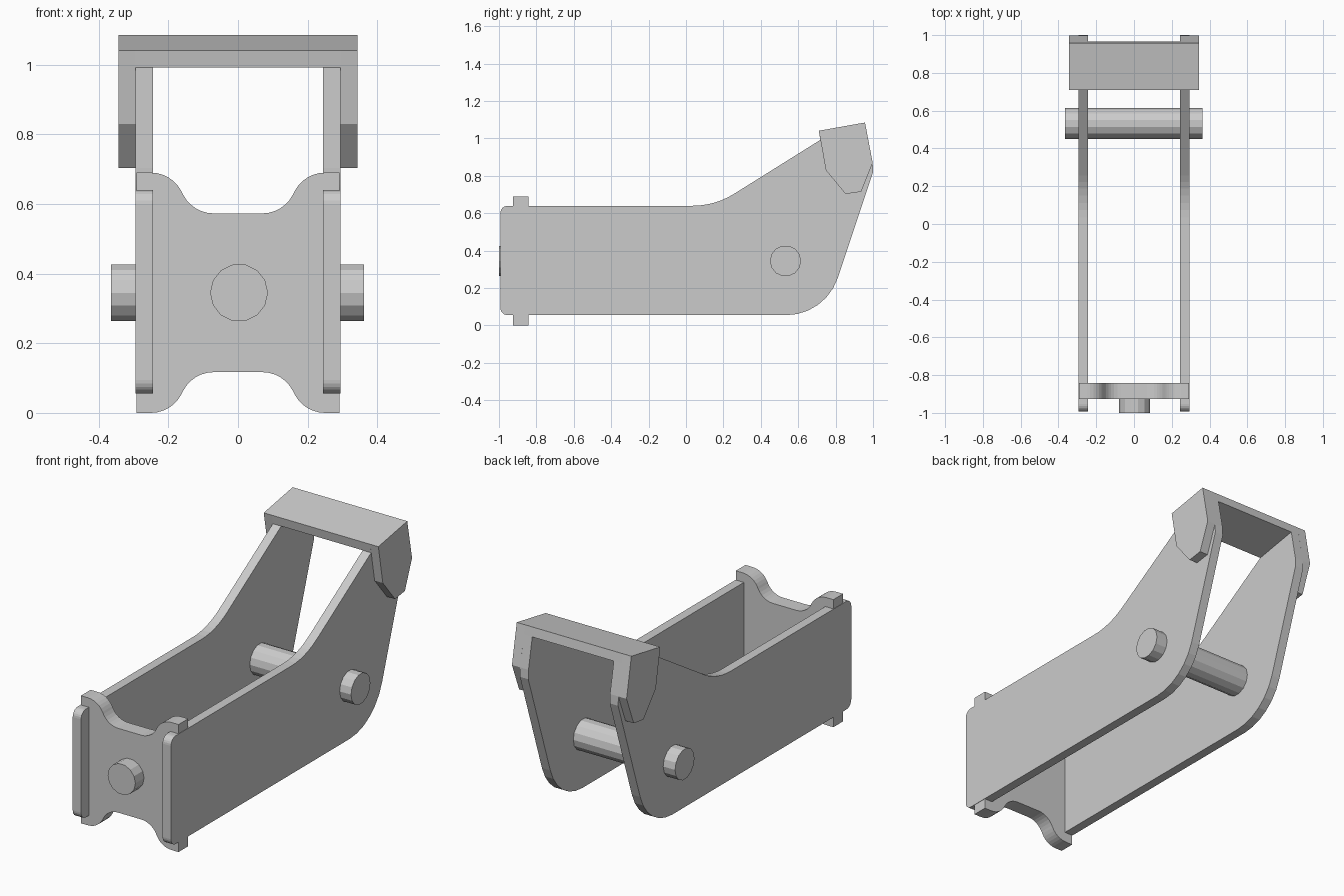
import bpy, bmesh, math
from mathutils import Vector

if "Cube" in bpy.data.objects:
    bpy.data.objects.remove(bpy.data.objects["Cube"])


def outline(points, steps=6):
    """Closed 2D outline; each point is (a, b, tangent length of corner fillet)."""
    out = []
    n = len(points)
    for i, (a, b, t) in enumerate(points):
        p = Vector((a, b))
        if t == 0:
            out.append(p)
            continue
        d1 = (Vector(points[i - 1][:2]) - p).normalized()
        d2 = (Vector(points[(i + 1) % n][:2]) - p).normalized()
        r = t * math.tan(d1.angle(d2) / 2)
        c = p + (d1 + d2).normalized() * math.hypot(t, r)
        s, e = (p + d1 * t - c).normalized(), (p + d2 * t - c).normalized()
        out += [c + s.slerp(e, k / steps) * r for k in range(steps + 1)]
    return out


def prism(name, pts, axis, lo, hi):
    """Extrude a 2D outline along x (pts are y,z) or y (pts are x,z)."""
    bm = bmesh.new()

    def place(p, d):
        return (d, p[0], p[1]) if axis == 'x' else (p[0], d, p[1])
    a = [bm.verts.new(place(p, lo)) for p in pts]
    b = [bm.verts.new(place(p, hi)) for p in pts]
    bm.faces.new(a)
    bm.faces.new(b[::-1])
    for i in range(len(pts)):
        j = (i + 1) % len(pts)
        bm.faces.new((a[i], b[i], b[j], a[j]))
    bmesh.ops.recalc_face_normals(bm, faces=bm.faces)
    me = bpy.data.meshes.new(name)
    bm.to_mesh(me)
    bm.free()
    ob = bpy.data.objects.new(name, me)
    bpy.context.collection.objects.link(ob)
    return ob


def circle(a, b, r, n):
    return [(a + r * math.cos(2 * math.pi * k / n),
             b + r * math.sin(2 * math.pi * k / n)) for k in range(n)]


# Side plates
side = outline([(-0.993, 0.055, 0.04), (0.745, 0.055, 0.21), (1.0, 0.82, 0),
                (0.998, 0.87, 0), (0.966, 1.036, 0), (0.718, 0.992, 0),
                (0.155, 0.64, 0.12), (-0.993, 0.64, 0.04)])
# Hook lugs on the outside of the side plates
lug = [(0.71, 1.041), (0.957, 1.085), (0.998, 0.87), (0.937, 0.715),
       (0.853, 0.703), (0.748, 0.83)]
for s, label in ((-1, "left"), (1, "right")):
    prism("side_plate_" + label, side, 'x', s * 0.244, s * 0.294)
    prism("cap_lug_" + label, lug, 'x', s * 0.294, s * 0.343)

# Cap bar joining the two lugs
prism("cap_bar", [(0.71, 1.041), (0.957, 1.085), (0.966, 1.036), (0.718, 0.992)],
      'x', -0.294, 0.294)

# Front cross plate with waisted top and bottom edges
half = [(0.13, 0.228, 0.06), (0.19, 0.345, 0.06), (0.292, 0.345, 0)]
mid = 0.345
front = [(x, mid + z, t) for x, z, t in half]
front += [(x, mid - z, t) for x, z, t in half[::-1]]
front += [(-x, mid - z, t) for x, z, t in half]
front += [(-x, mid + z, t) for x, z, t in half[::-1]]
prism("front_plate", outline(front), 'y', -0.926, -0.843)

# Pins
prism("front_pin", circle(0.003, 0.345, 0.083, 14), 'y', -1.0, -0.92)
prism("cross_pin", circle(0.532, 0.345, 0.083, 14), 'x', -0.365, 0.362)
